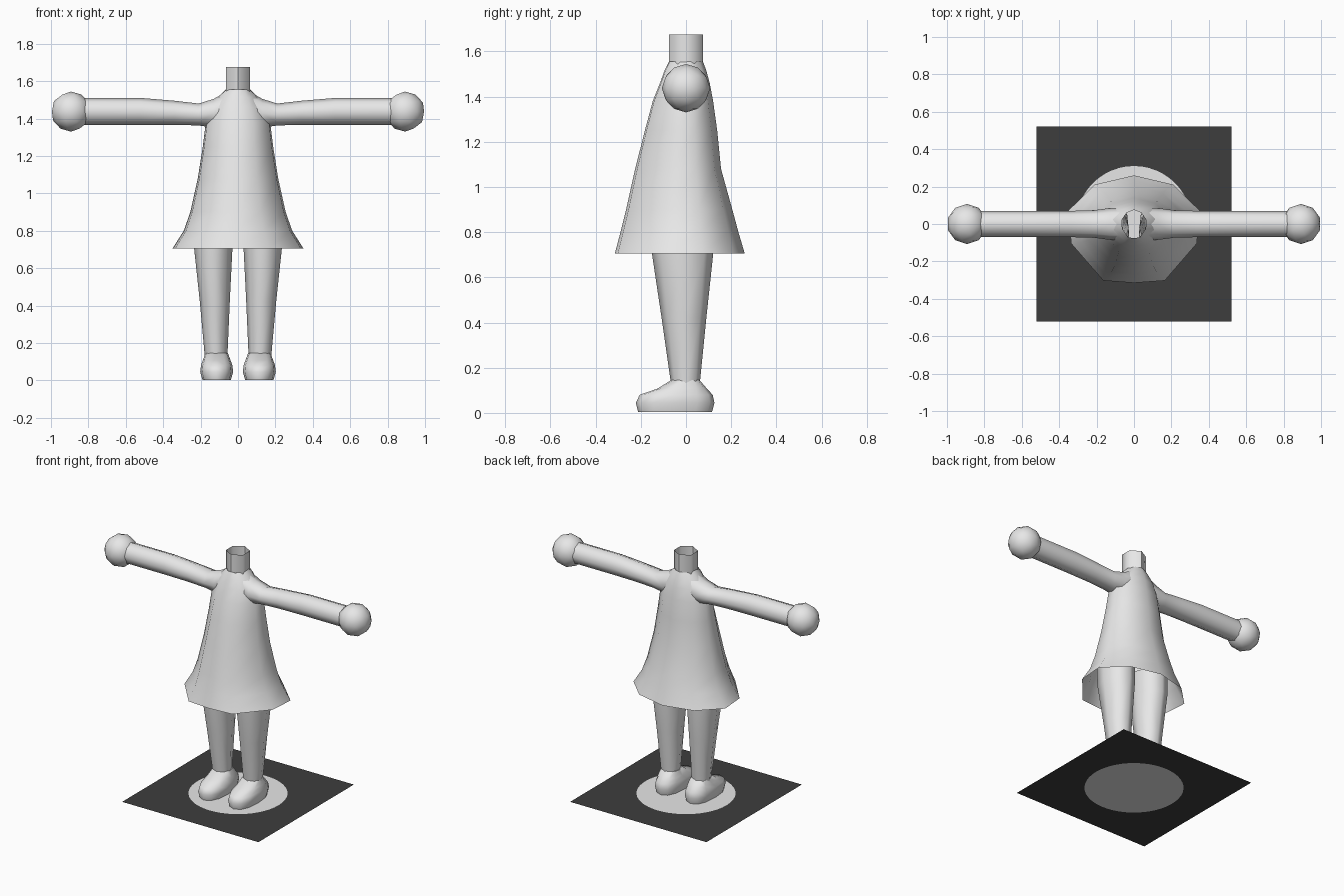
import bpy
import bmesh
from math import sin, cos, pi, radians, copysign

cube = bpy.data.objects.get("Cube")
if cube:
    bpy.data.objects.remove(cube, do_unlink=True)


def material(name, value):
    m = bpy.data.materials.new(name)
    m.use_nodes = True
    m.diffuse_color = (value, value, value, 1)
    m.node_tree.nodes["Principled BSDF"].inputs["Base Color"].default_value = (value, value, value, 1)
    return m


LIGHT = material("light grey", 0.8)
DARK = material("charcoal", 0.048)


def finish(name, bm, mats, angle=60):
    me = bpy.data.meshes.new(name)
    bm.to_mesh(me)
    bm.free()
    for m in mats:
        me.materials.append(m)
    ob = bpy.data.objects.new(name, me)
    bpy.context.collection.objects.link(ob)
    bpy.ops.object.select_all(action="DESELECT")
    ob.select_set(True)
    bpy.context.view_layer.objects.active = ob
    bpy.ops.object.shade_smooth_by_angle(angle=radians(angle))
    return ob


def loft(name, rings, cap_ends=False):
    """Skin a list of closed rings with quads."""
    bm = bmesh.new()
    loops = [[bm.verts.new(p) for p in ring] for ring in rings]
    n = len(loops[0])
    for a, b in zip(loops, loops[1:]):
        for i in range(n):
            j = (i + 1) % n
            bm.faces.new((a[i], a[j], b[j], b[i]))
    if cap_ends:
        bm.faces.new(loops[0])
        bm.faces.new(loops[-1])
    bmesh.ops.recalc_face_normals(bm, faces=bm.faces)
    return finish(name, bm, [LIGHT])


def oval(n, power=1.0, turn=0.0):
    """Unit oval; a power under one makes it squarer."""
    def bend(v):
        return copysign(abs(v) ** power, v)
    return [(bend(cos(2 * pi * i / n + turn)), bend(sin(2 * pi * i / n + turn))) for i in range(n)]


# Dress: angular hem shape, lofted up to the collar
half = [(0, -1), (0.47, -0.96), (0.96, -0.33), (1, 0.28), (0.6, 0.81), (0, 1)]
hem = half + [(-x, y) for x, y in reversed(half[1:-1])]
# height, half width, front depth, back depth
dress = [(0.705, 0.35, 0.315, 0.26), (0.80, 0.29, 0.29, 0.232), (0.90, 0.255, 0.265, 0.205),
         (1.08, 0.215, 0.225, 0.155), (1.25, 0.188, 0.182, 0.138), (1.38, 0.172, 0.147, 0.12),
         (1.46, 0.145, 0.115, 0.105), (1.515, 0.105, 0.095, 0.09), (1.555, 0.065, 0.075, 0.075)]
loft("dress", [[(x * w, y * (f if y < 0 else b), z) for x, y in hem] for z, w, f, b in dress])

# Open six-sided neck
loft("neck", [[(0.075 * x, 0.075 * y, z) for x, y in oval(6, turn=pi / 2)] for z in (1.52, 1.675)])

# arm: distance out, top, bottom, half depth
arm = [(0.06, 1.545, 1.36, 0.085), (0.13, 1.505, 1.35, 0.085), (0.21, 1.48, 1.363, 0.074),
       (0.34, 1.495, 1.366, 0.07), (0.52, 1.51, 1.366, 0.07), (0.82, 1.51, 1.366, 0.07)]
# leg: height, centre x, half width, front, back
leg = [(0.12, 0.117, 0.06, -0.065, 0.06), (0.42, 0.124, 0.08, -0.108, 0.09),
       (0.70, 0.132, 0.102, -0.15, 0.12), (0.86, 0.132, 0.104, -0.16, 0.12)]
# shoe: height, half width, toe, heel
shoe = [(0.003, 0.076, -0.212, 0.115), (0.045, 0.088, -0.222, 0.126), (0.08, 0.084, -0.205, 0.118),
        (0.108, 0.074, -0.125, 0.092), (0.145, 0.06, -0.066, 0.06)]

for side, s in (("left", 1), ("right", -1)):
    loft(side + "_arm", [[(s * x, d * u, (t + b) / 2 + (t - b) / 2 * v) for u, v in oval(8)]
                         for x, t, b, d in arm])
    loft(side + "_leg", [[(s * (cx + w * u), (f + b) / 2 + (b - f) / 2 * v, z) for u, v in oval(8)]
                         for z, cx, w, f, b in leg])
    loft(side + "_shoe", [[(s * (0.114 + w * u), (f + b) / 2 + (b - f) / 2 * v, z)
                           for u, v in oval(12, 0.85)] for z, w, f, b in shoe], cap_ends=True)
    # Ball hand
    bm = bmesh.new()
    bmesh.ops.create_icosphere(bm, subdivisions=2, radius=0.107)
    bmesh.ops.translate(bm, verts=bm.verts, vec=(s * 0.893, 0, 1.437))
    finish(side + "_hand", bm, [LIGHT])

# Ground square with a pale disc set into it
bm = bmesh.new()
ring = oval(48)
disc = [bm.verts.new((0.31 * x, 0.31 * y, 0)) for x, y in ring]
edge = [bm.verts.new((0.52 * x / max(abs(x), abs(y)), 0.52 * y / max(abs(x), abs(y)), 0)) for x, y in ring]
bm.faces.new(disc).material_index = 1
for i in range(len(ring)):
    j = (i + 1) % len(ring)
    bm.faces.new((disc[i], edge[i], edge[j], disc[j]))
finish("ground_square", bm, [DARK, LIGHT])
